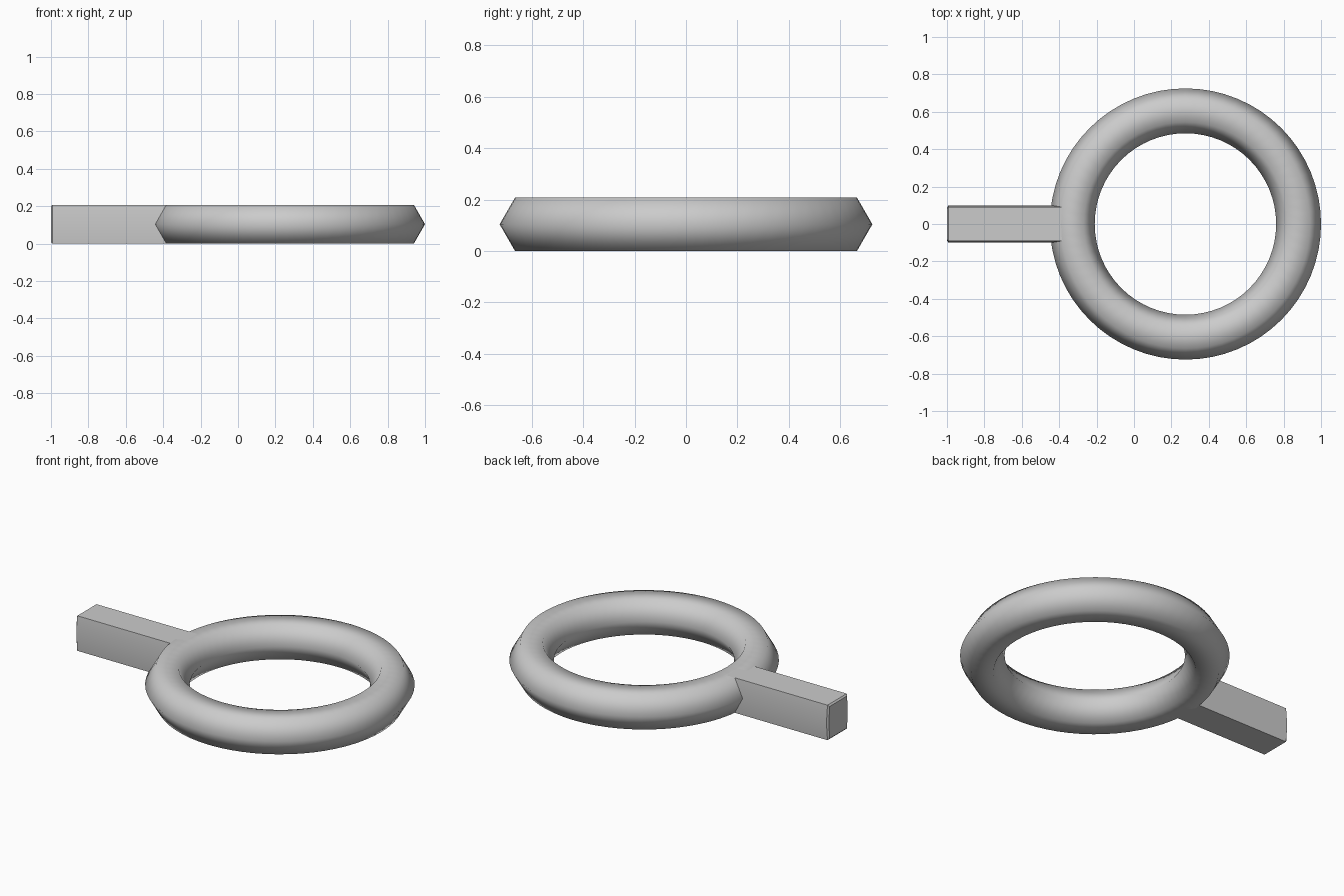
import bpy, bmesh

if "Cube" in bpy.data.objects:
    bpy.data.objects.remove(bpy.data.objects["Cube"])

grey = bpy.data.materials.new("light grey")
grey.diffuse_color = (0.6, 0.6, 0.6, 1)
grey.use_nodes = True
grey.node_tree.nodes["Principled BSDF"].inputs["Base Color"].default_value = grey.diffuse_color

R, r = 0.605, 0.12          # ring radius, hexagonal tube radius
H = r * 0.75 ** 0.5         # half height of the hexagon

# ring: smooth torus with a six-sided tube
bpy.ops.mesh.primitive_torus_add(major_segments=64, minor_segments=6,
                                 major_radius=R, minor_radius=r,
                                 location=(1 - R - r, 0, H))
ring = bpy.context.object
ring.name = "ring"
ring.data.materials.append(grey)
bpy.ops.object.shade_smooth()

# handle: bar with slightly bulged sides, running into the ring tube
profile = [(-0.09, 0), (0.09, 0), (0.1, H), (0.09, 2 * H), (-0.09, 2 * H), (-0.1, H)]
bm = bmesh.new()
cap = bm.faces.new([bm.verts.new((-0.33, y, z)) for y, z in profile])
ext = bmesh.ops.extrude_face_region(bm, geom=[cap])["geom"]
for v in ext:
    if isinstance(v, bmesh.types.BMVert):
        v.co.x = -0.992
bmesh.ops.recalc_face_normals(bm, faces=bm.faces[:])
# small raised rim edge on the free end
end = [f for f in bm.faces if f.normal.x < -0.9]
bmesh.ops.inset_region(bm, faces=end, thickness=0.012, depth=0.008)
mesh = bpy.data.meshes.new("handle")
bm.to_mesh(mesh)
bm.free()
handle = bpy.data.objects.new("handle", mesh)
bpy.context.collection.objects.link(handle)
mesh.materials.append(grey)
bpy.ops.object.select_all(action='DESELECT')
handle.select_set(True)
bpy.context.view_layer.objects.active = handle
bpy.ops.object.shade_smooth_by_angle(angle=0.5)
